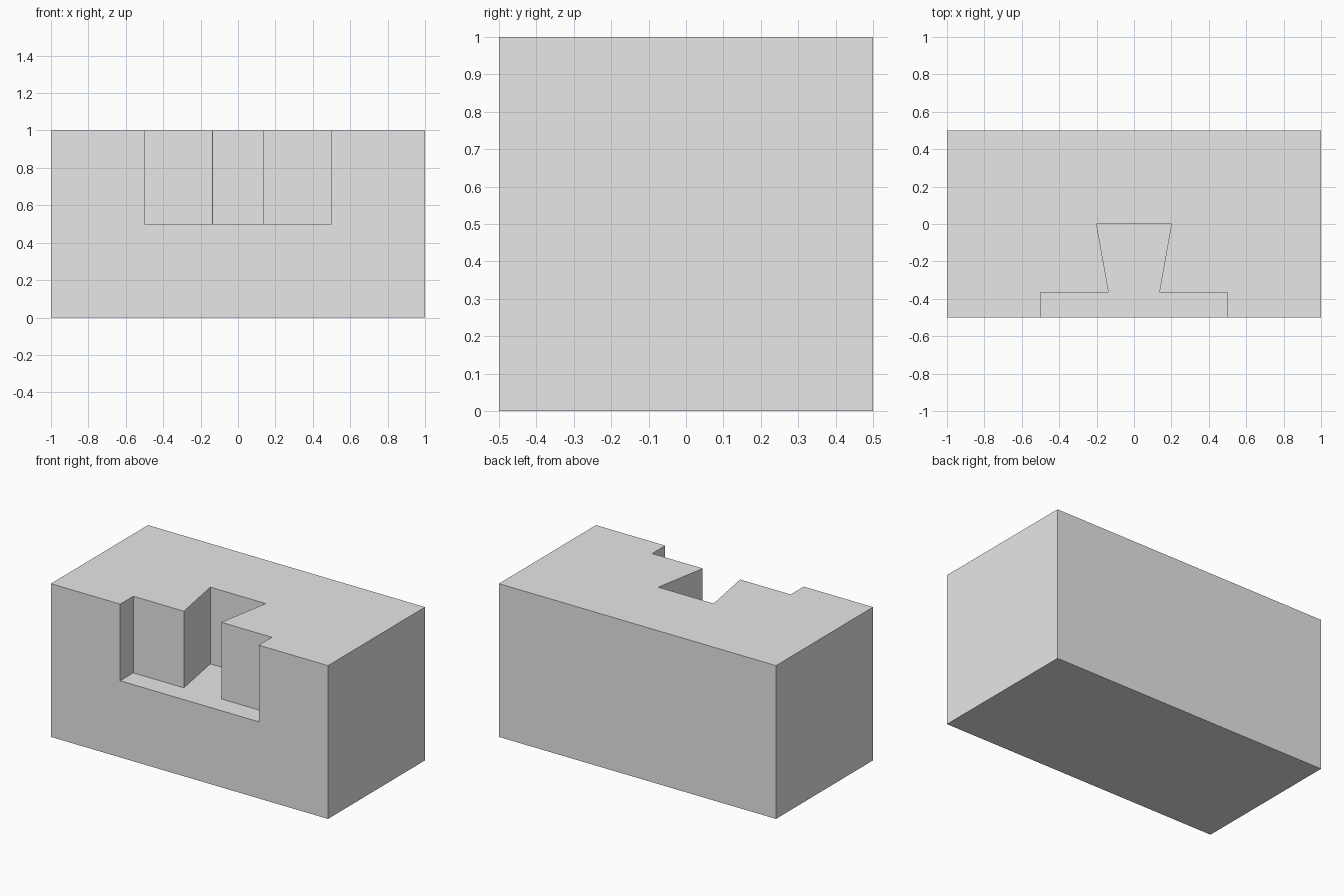
import bpy
import bmesh

cube = bpy.data.objects.get("Cube")
if cube:
    bpy.data.objects.remove(cube, do_unlink=True)

# Material
grey = bpy.data.materials.new("light grey")
grey.use_nodes = True
colour = (0.8, 0.8, 0.8, 1.0)
grey.diffuse_color = colour
grey.node_tree.nodes["Principled BSDF"].inputs["Base Color"].default_value = colour

WIDTH, DEPTH, HEIGHT = 2.0, 1.0, 1.0
SLOT_FLOOR = 0.5


def prism(name, outline, bottom, top):
    """Extrude a plan outline (x, y) upward between two heights."""
    bm = bmesh.new()
    base = bm.faces.new([bm.verts.new((x, y, bottom)) for x, y in outline])
    grown = bmesh.ops.extrude_face_region(bm, geom=[base])["geom"]
    raised = [v for v in grown if isinstance(v, bmesh.types.BMVert)]
    bmesh.ops.translate(bm, verts=raised, vec=(0, 0, top - bottom))
    bmesh.ops.recalc_face_normals(bm, faces=bm.faces)
    mesh = bpy.data.meshes.new(name)
    bm.to_mesh(mesh)
    bm.free()
    mesh.materials.append(grey)
    obj = bpy.data.objects.new(name, mesh)
    bpy.context.collection.objects.link(obj)
    return obj


# Solid block
x, y = WIDTH / 2, DEPTH / 2
block = prism("block", [(-x, -y), (x, -y), (x, y), (-x, y)], 0, HEIGHT)

# Dovetail slot with a wide front recess, mirrored from its left half
half = [(0.5, -y - 0.2), (0.5, -0.365), (0.135, -0.365), (0.2, 0.0)]
outline = half + [(-px, py) for px, py in reversed(half)]
cutter = prism("slot_cutter", outline, SLOT_FLOOR, HEIGHT + 0.2)
cutter.hide_render = True
cutter.hide_viewport = True
cutter.display_type = 'WIRE'

cut = block.modifiers.new("dovetail slot", 'BOOLEAN')
cut.operation = 'DIFFERENCE'
cut.solver = 'EXACT'
cut.object = cutter

# Apply the cut and discard the cutter
bpy.context.view_layer.update()
graph = bpy.context.evaluated_depsgraph_get()
finished = bpy.data.meshes.new_from_object(block.evaluated_get(graph))
block.modifiers.clear()
block.data = finished
bpy.data.objects.remove(cutter, do_unlink=True)
